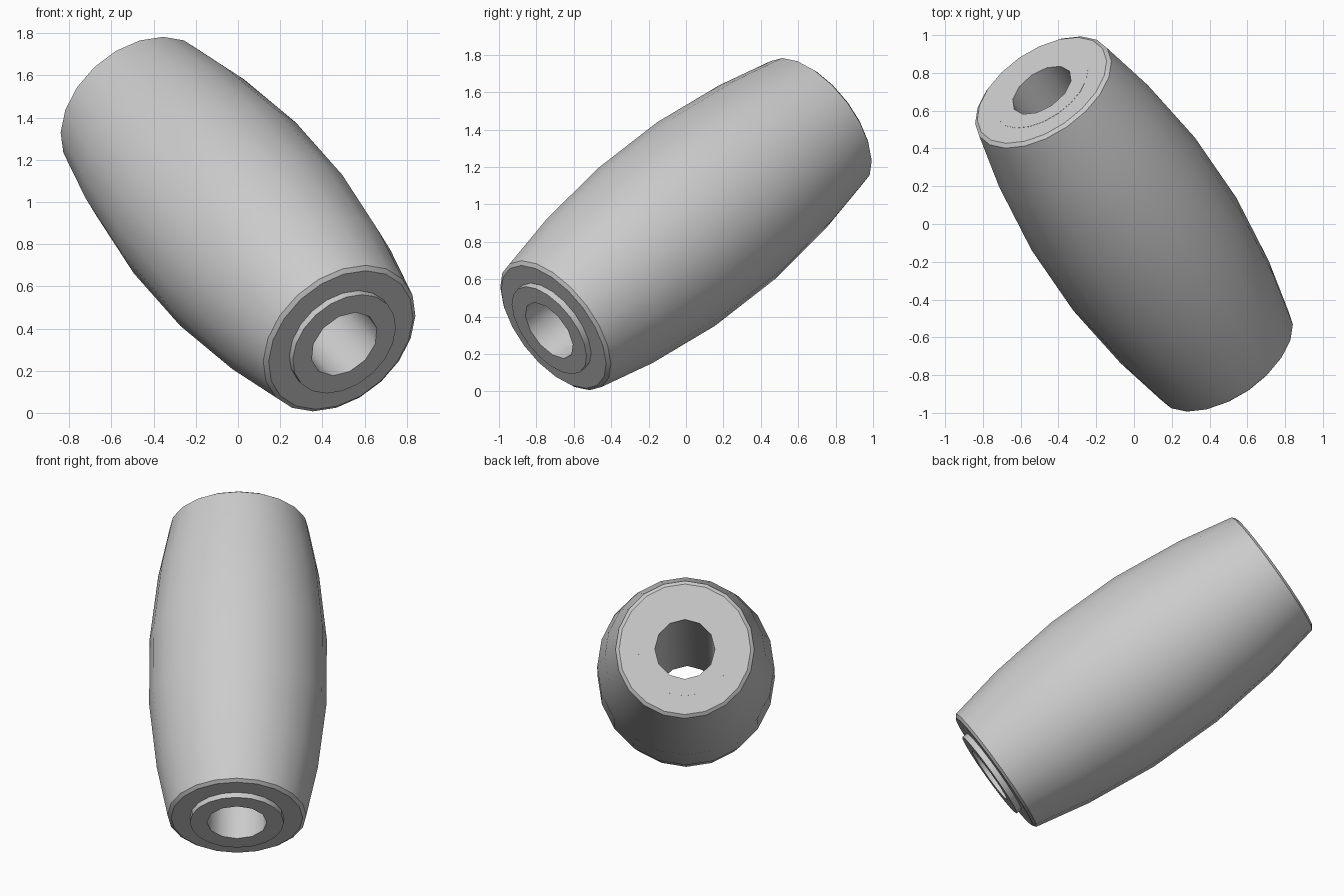
import bpy, bmesh, math
from mathutils import Vector, Matrix

cube = bpy.data.objects.get("Cube")
if cube:
    bpy.data.objects.remove(cube, do_unlink=True)

grey = bpy.data.materials.new("plain_grey")
grey.use_nodes = True
colour = (0.6, 0.6, 0.6, 1)
grey.diffuse_color = colour
grey.node_tree.nodes["Principled BSDF"].inputs["Base Color"].default_value = colour

# Shared tilted axis, running from the low front end to the high back end
axis = Vector((-0.478, 0.694, 0.539)).normalized()
frame = Matrix.Translation((0, 0, 0.895)) @ axis.to_track_quat('Z', 'Y').to_matrix().to_4x4()


def ring(bm, radius, height, sides):
    """One circle of vertices with a corner on local +Y."""
    step = math.tau / sides
    return [bm.verts.new((radius * math.sin(i * step), radius * math.cos(i * step), height))
            for i in range(sides)]


def bridge(bm, a, b):
    """Join two circles, which may have different numbers of sides."""
    if len(a) == len(b):
        n = len(a)
        for i in range(n):
            bm.faces.new((a[i], a[(i + 1) % n], b[(i + 1) % n], b[i]))
    else:
        edges = []
        for loop in (a, b):
            for i, v in enumerate(loop):
                w = loop[(i + 1) % len(loop)]
                edges.append(bm.edges.get((v, w)) or bm.edges.new((v, w)))
        bmesh.ops.bridge_loops(bm, edges=edges)


def lathe(name, profile):
    """Closed ring-shaped solid from (radius, height, sides) stations."""
    bm = bmesh.new()
    loops = [ring(bm, *station) for station in profile]
    for i, loop in enumerate(loops):
        bridge(bm, loop, loops[(i + 1) % len(loops)])
    bmesh.ops.recalc_face_normals(bm, faces=bm.faces)
    mesh = bpy.data.meshes.new(name)
    bm.to_mesh(mesh)
    bm.free()
    mesh.materials.append(grey)
    obj = bpy.data.objects.new(name, mesh)
    bpy.context.collection.objects.link(obj)
    obj.matrix_world = frame
    bpy.ops.object.select_all(action='DESELECT')
    obj.select_set(True)
    bpy.context.view_layer.objects.active = obj
    bpy.ops.object.shade_smooth_by_angle(angle=math.radians(35))
    return obj


# Barrel shell: bulging sides, softened rims, open core
SIDES = 20
half = [(0.525, 0.23), (0.477, 0.67), (0.411, 1.005), (0.39, 1.02), (0.272, 1.02)]
outline = [(r, -h, SIDES) for r, h in reversed(half)] + [(r, h, SIDES) for r, h in half]
lathe("barrel_shell", outline)

# Inner sleeve: flush at the top, standing proud at the bottom, with a through hole
BORE, OUTER, LOW, HIGH = 0.178, 0.278, -1.055, 1.021
lathe("inner_sleeve", [(OUTER, LOW, SIDES), (OUTER, HIGH, SIDES),
                       (BORE, HIGH, 12), (BORE, LOW, 12)])
